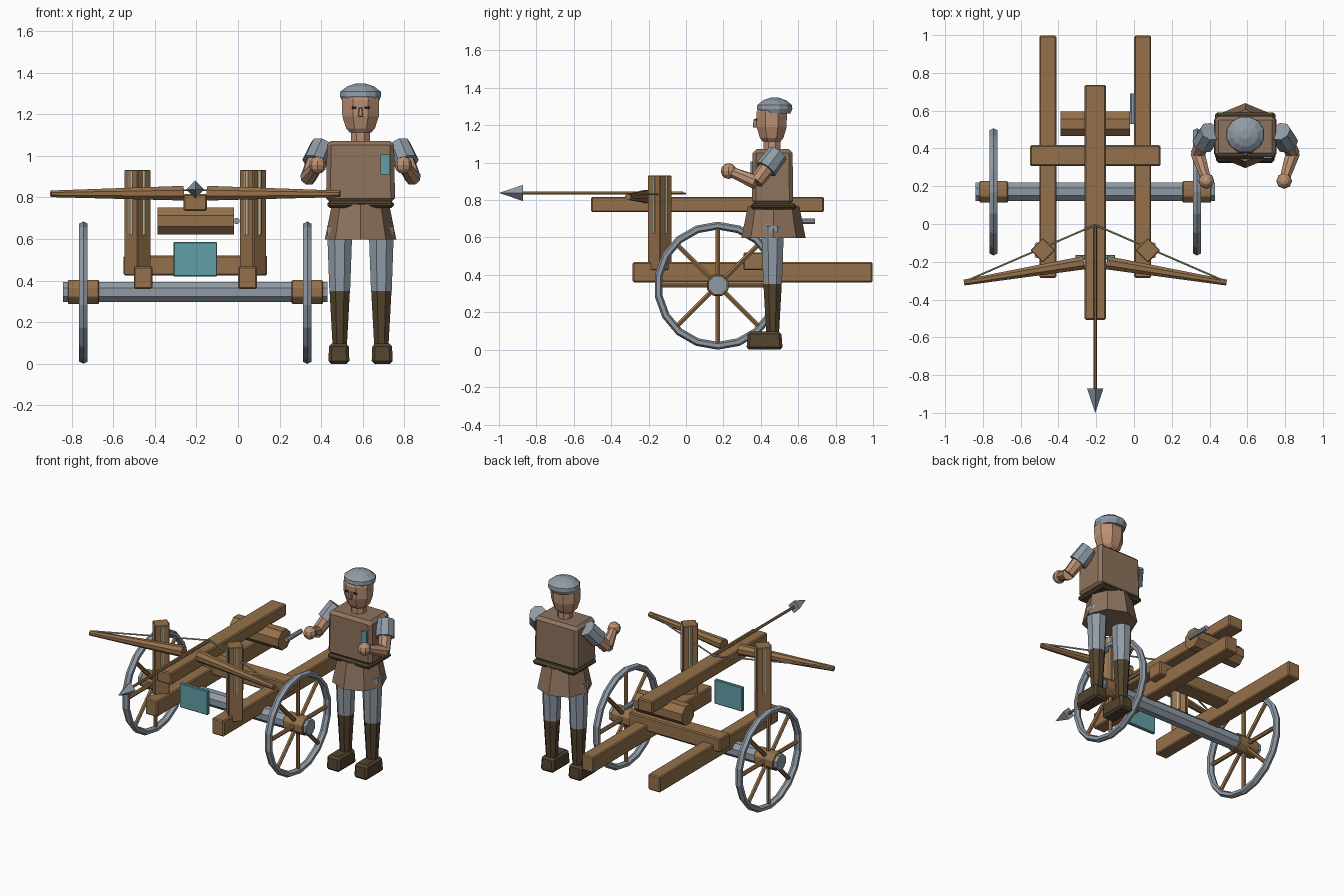
import bpy, bmesh, math
from mathutils import Vector, Matrix

if "Cube" in bpy.data.objects:
    bpy.data.objects.remove(bpy.data.objects["Cube"])

def material(name, rgb):
    m = bpy.data.materials.new(name)
    m.diffuse_color = (*rgb, 1)
    m.use_nodes = True
    m.node_tree.nodes["Principled BSDF"].inputs["Base Color"].default_value = m.diffuse_color
    return m

WOOD = material("wood", (0.30, 0.165, 0.070))
STEEL = material("steel", (0.28, 0.33, 0.38))
SKIN = material("skin", (0.50, 0.28, 0.175))
TUNIC = material("tunic", (0.27, 0.170, 0.110))
LEATHER = material("dark leather", (0.085, 0.056, 0.027))
TEAL = material("teal", (0.12, 0.35, 0.39))
ROPE = material("rope", (0.50, 0.43, 0.29))
DARK = material("dark eye", (0.015, 0.010, 0.010))

def finish(name, bm, mat, bevel=0):
    bmesh.ops.recalc_face_normals(bm, faces=bm.faces)
    me = bpy.data.meshes.new(name)
    bm.to_mesh(me)
    bm.free()
    me.materials.append(mat)
    ob = bpy.data.objects.new(name, me)
    bpy.context.collection.objects.link(ob)
    if bevel:
        b = ob.modifiers.new("bevel", 'BEVEL')
        b.width, b.segments = bevel, 1
    return ob

def box(name, mat, x, y, z, bevel=0.007, top=1.0, turn=0):
    """Box from (min, max) ranges; top scales the upper face, turn spins it."""
    bm = bmesh.new()
    bmesh.ops.create_cube(bm, size=1)
    size = Vector((x[1] - x[0], y[1] - y[0], z[1] - z[0]))
    mid = Vector((sum(x), sum(y), sum(z))) / 2
    for v in bm.verts:
        if v.co.z > 0:
            v.co.x *= top
            v.co.y *= top
        v.co = Vector(a * b for a, b in zip(v.co, size))
    bm.transform(Matrix.Translation(mid) @ Matrix.Rotation(turn, 4, 'Z'))
    return finish(name, bm, mat, bevel)

def rod(name, mat, a, b, r1, r2=None, n=8, flat=True, bevel=0):
    """Prism or cone between two points."""
    a, b = Vector(a), Vector(b)
    d = b - a
    bm = bmesh.new()
    bmesh.ops.create_cone(bm, cap_ends=True, segments=n, radius1=r1,
                          radius2=r1 if r2 is None else r2, depth=d.length)
    spin = Matrix.Rotation(math.pi / n if flat else 0, 4, 'Z')
    bm.transform(Matrix.Translation((a + b) / 2)
                 @ d.to_track_quat('Z', 'Y').to_matrix().to_4x4() @ spin)
    return finish(name, bm, mat, bevel)

def lathe(name, mat, x, y, rings, n=8, sy=1.0, flat=True):
    """Stacked (z, radius) rings, capped at both ends."""
    bm = bmesh.new()
    off = math.pi / n if flat else 0
    loops = [[bm.verts.new((x + r * math.cos(off + i * math.tau / n),
                            y + sy * r * math.sin(off + i * math.tau / n), z))
              for i in range(n)] for z, r in rings]
    for lo, hi in zip(loops, loops[1:]):
        for i in range(n):
            j = (i + 1) % n
            bm.faces.new((lo[i], lo[j], hi[j], hi[i]))
    bm.faces.new(loops[0])
    bm.faces.new(loops[-1])
    return finish(name, bm, mat)

def wheel_rim(name, x, y, z, r=0.321, n=18):
    """Ring with a six-sided section, pointed to the outside."""
    bm = bmesh.new()
    section = [(0.021 * math.cos(k * math.tau / 6), 0.024 * math.sin(k * math.tau / 6))
               for k in range(6)]
    loops = []
    for i in range(n):
        t = i * math.tau / n
        loops.append([bm.verts.new((x + s, y + (r + q) * math.sin(t), z + (r + q) * math.cos(t)))
                      for q, s in section])
    for i in range(n):
        p, q = loops[i], loops[(i + 1) % n]
        for k in range(6):
            m = (k + 1) % 6
            bm.faces.new((p[k], p[m], q[m], q[k]))
    finish(name, bm, STEEL)

# ---------- carriage ----------
CX = -0.205                      # carriage centre line
AY, AZ = 0.17, 0.345             # axle position
rod("axle", STEEL, (-0.84, AY, AZ), (0.43, AY, AZ), 0.053)
for side in (-1, 1):
    tag = "left" if side < 0 else "right"
    wx = CX + side * 0.538
    # wheel
    wheel_rim("wheel_rim_" + tag, wx, AY, 0.342)
    rod("hub_" + tag, WOOD, (wx - 0.075, AY, AZ), (wx + 0.075, AY, AZ), 0.062, bevel=0.004)
    for i in range(8):
        t = i * math.tau / 8
        d = Vector((0, math.sin(t), math.cos(t)))
        c = Vector((wx, AY, AZ))
        rod(f"spoke_{tag}_{i}", WOOD, c + d * 0.04, c + d * 0.31, 0.014, n=6)
    # long rail
    rx = CX + side * 0.251
    box("rail_" + tag, WOOD, (rx - 0.045, rx + 0.045), (-0.285, 0.997), (0.36, 0.468))
    # diagonal post with rope bundles set in its four faces
    px, py = CX + side * 0.278, -0.14
    box("post_" + tag, WOOD, (px - 0.046, px + 0.046), (py - 0.046, py + 0.046),
        (0.425, 0.932), turn=math.pi / 4, bevel=0.004)
    for sx in (-1, 1):
        for sy in (-1, 1):
            p = Vector((px + sx * 0.030, py + sy * 0.030, 0.62))
            rod(f"rope_bundle_{tag}_{sx}_{sy}", ROPE, p, p + Vector((0, 0, 0.308)), 0.013, n=6)
    # bow arm and string
    tip = Vector((CX + side * 0.695, -0.31, 0.817))
    rod("bow_arm_" + tag, WOOD, (CX + side * 0.06, -0.205, 0.82), tip, 0.038, 0.017)
    rod("bowstring_" + tag, ROPE, tip + Vector((-side * 0.015, 0.01, 0.012)),
        (CX, -0.005, 0.835), 0.005, n=6)

box("cross_beam", WOOD, (-0.55, 0.14), (0.307, 0.417), (0.425, 0.52))
box("stock", WOOD, (CX - 0.056, CX + 0.056), (-0.508, 0.737), (0.735, 0.817))
box("front_plate", TEAL, (-0.31, -0.10), (-0.187, -0.163), (0.42, 0.585), bevel=0.004)

# winch
rod("winch_drum", WOOD, (-0.388, 0.53, 0.686), (-0.02, 0.53, 0.686), 0.070)
rod("winch_crank", STEEL, (-0.007, 0.53, 0.686), (-0.007, 0.69, 0.686), 0.016)

# bolt
rod("bolt_shaft", WOOD, (CX, -0.015, 0.838), (CX, -0.88, 0.838), 0.009, n=6)
rod("bolt_head", STEEL, (CX, -0.872, 0.838), (CX, -1.0, 0.838), 0.043, 0, n=4, flat=False)

# ---------- soldier ----------
MX, MY = 0.589, 0.463
for side in (-1, 1):
    tag = "left" if side < 0 else "right"
    lx = MX + side * 0.1
    # leg and boot
    bx = MX + side * 0.104
    box("boot_foot_" + tag, LEATHER, (bx - 0.051, bx + 0.051), (0.323, 0.517), (0, 0.098),
        bevel=0.014, top=0.92)
    rod("boot_shaft_" + tag, LEATHER, (lx, MY, 0.085), (lx, MY, 0.352), 0.037, 0.053)
    rod("leg_" + tag, STEEL, (lx, MY, 0.35), (lx, MY, 0.66), 0.054, 0.066)
    # arm
    def at(dx, y, z):
        return Vector((MX + side * dx, y, z))
    shoulder, elbow, wrist = at(0.185, 0.49, 1.05), at(0.252, 0.375, 0.895), at(0.212, 0.25, 0.948)
    cuff = shoulder.lerp(elbow, 0.55)
    rod("sleeve_" + tag, STEEL, shoulder, cuff, 0.056, 0.061)
    rod("upper_arm_" + tag, SKIN, cuff, elbow, 0.043, 0.038)
    rod("forearm_" + tag, SKIN, elbow, wrist, 0.040, 0.029)
    bm = bmesh.new()
    bmesh.ops.create_uvsphere(bm, u_segments=8, v_segments=6, radius=0.042)
    bm.transform(Matrix.Translation(at(0.206, 0.228, 0.955)))
    finish("hand_" + tag, bm, SKIN)
    # eye and brow plates
    box("eye_" + tag, DARK, (MX + side * 0.031 - 0.011, MX + side * 0.031 + 0.011),
        (0.372, 0.380), (1.225, 1.236), bevel=0)

lathe("tunic_skirt", TUNIC, MX, 0.468, [(0.597, 0.172), (0.765, 0.138)], flat=False)
box("belt", LEATHER, (MX - 0.160, MX + 0.160), (0.345, 0.59), (0.75, 0.783), bevel=0.012)
box("torso", TUNIC, (MX - 0.166, MX + 0.166), (0.353, 0.573), (0.775, 1.072), bevel=0.02, top=0.97)
box("chest_badge", TEAL, (0.685, 0.73), (0.346, 0.360), (0.91, 1.005), bevel=0)

# head
rod("neck", SKIN, (MX, 0.46, 1.05), (MX, 0.46, 1.14), 0.050)
lathe("head", SKIN, MX, 0.458,
      [(1.112, 0.056), (1.132, 0.075), (1.19, 0.095), (1.27, 0.097), (1.30, 0.08)], sy=0.91)
box("nose", SKIN, (MX - 0.012, MX + 0.012), (0.357, 0.385), (1.187, 1.233), bevel=0.004, top=0.7)
lathe("cap", STEEL, MX, 0.474,
      [(1.262, 0.091), (1.287, 0.103), (1.308, 0.101), (1.333, 0.068), (1.347, 0.025)],
      n=12, sy=0.95)
